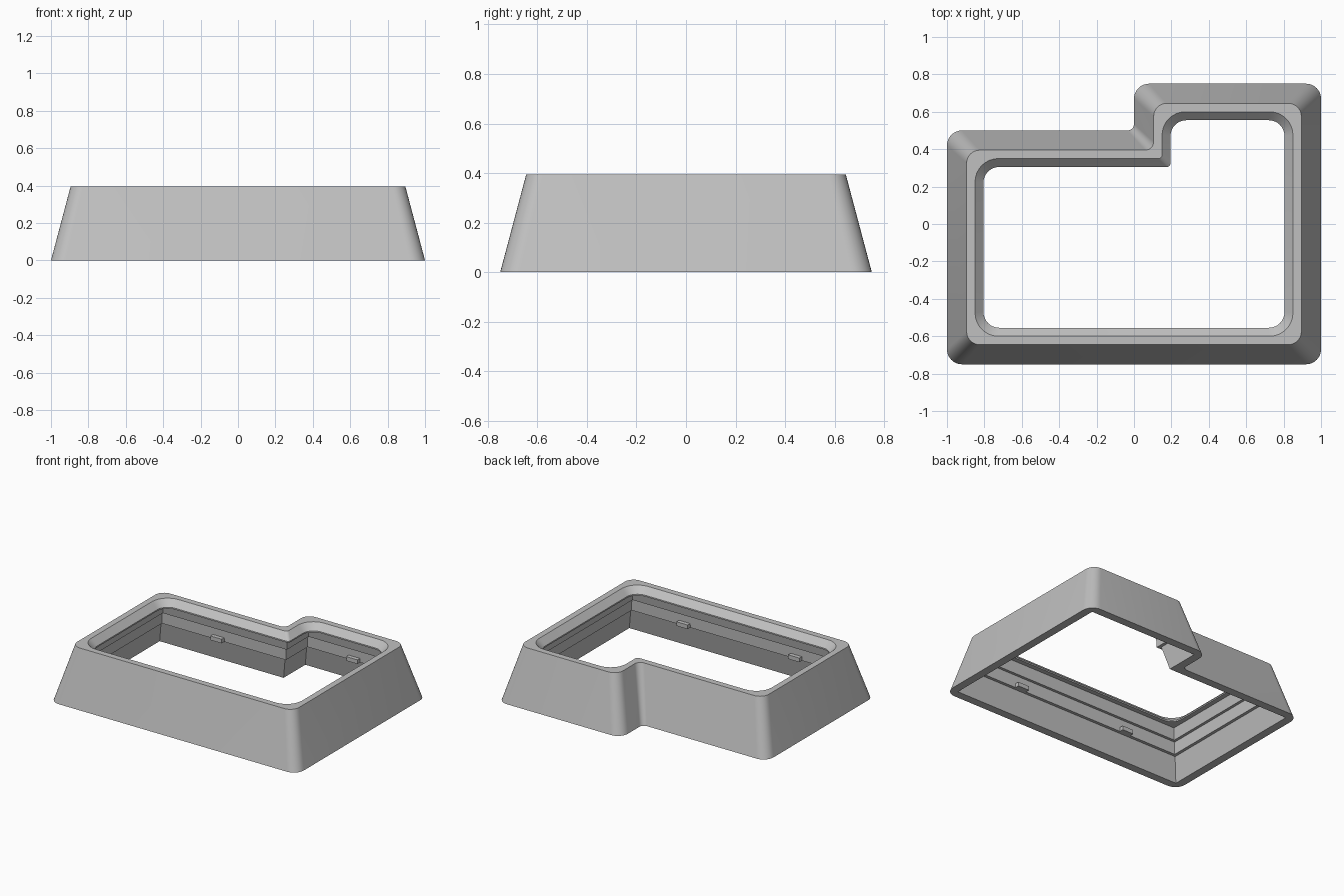
import bpy, bmesh, math
from mathutils import Vector

cube = bpy.data.objects.get("Cube")
if cube:
    bpy.data.objects.remove(cube, do_unlink=True)

# One plain grey material
grey = bpy.data.materials.new("plain_grey")
grey.use_nodes = True
colour = (0.53, 0.53, 0.53, 1)
grey.diffuse_color = colour
grey.node_tree.nodes["Principled BSDF"].inputs["Base Color"].default_value = colour

HEIGHT = 0.395
ARC_STEPS = 8


def step_outline(d, convex, concave):
    """L-shaped outline inset by d, with rounded outer corners and notch corner."""
    corners = [Vector(p) for p in (
        (1 - d, d - 0.75), (1 - d, 0.75 - d), (d, 0.75 - d),
        (d, 0.5 - d), (d - 1, 0.5 - d), (d - 1, d - 0.75))]
    points = []
    for i, p in enumerate(corners):
        u = (p - corners[i - 1]).normalized()
        v = (corners[(i + 1) % len(corners)] - p).normalized()
        r = concave if i == 3 else convex
        centre = p - u * r + v * r
        for k in range(ARC_STEPS + 1):
            t = math.pi / 2 * k / ARC_STEPS
            points.append(centre + r * (u * math.sin(t) - v * math.cos(t)))
    return points


def finish(bm, name):
    bmesh.ops.recalc_face_normals(bm, faces=bm.faces)
    mesh = bpy.data.meshes.new(name)
    bm.to_mesh(mesh)
    bm.free()
    mesh.materials.append(grey)
    obj = bpy.data.objects.new(name, mesh)
    bpy.context.collection.objects.link(obj)
    return obj


# Frame wall section: inset, height, convex radius, notch radius
section = [
    (0.0, 0.0, 0.08, 0.035),       # outer foot
    (0.105, HEIGHT, 0.07, 0.045),  # outer top edge
    (0.15, HEIGHT, 0.125, 0.02),   # rim inner edge
    (0.195, 0.35, 0.085, 0.02),    # chamfer foot
    (0.195, 0.34, 0.085, 0.02),    # lip underside
    (0.16, 0.34, 0, 0),            # ceiling
    (0.145, 0.26, 0, 0),           # upper inner wall
    (0.125, 0.26, 0, 0),           # upper ledge
    (0.122, 0.17, 0, 0),           # middle inner wall
    (0.10, 0.17, 0, 0),            # lower ledge
    (0.06, 0.0, 0, 0),             # inner foot
]
bm = bmesh.new()
rings = [[bm.verts.new((p.x, p.y, z)) for p in step_outline(d, r, c)]
         for d, z, r, c in section]
for i, ring in enumerate(rings):
    above = rings[(i + 1) % len(rings)]
    for j in range(len(ring)):
        k = (j + 1) % len(ring)
        bm.faces.new((ring[j], ring[k], above[k], above[j]))
bmesh.ops.remove_doubles(bm, verts=bm.verts, dist=0.0001)
frame = finish(bm, "stepped_frame")
bpy.ops.object.select_all(action='DESELECT')
frame.select_set(True)
bpy.context.view_layer.objects.active = frame
bpy.ops.object.shade_smooth_by_angle(angle=math.radians(30))

# Small retaining clips on the front and back inner walls
clips = {
    "front_left_clip": (0.45, -0.618),
    "front_right_clip": (-0.45, -0.618),
    "back_left_clip": (0.5, 0.618),
    "back_right_clip": (-0.42, 0.368),
}
for name, (x, y) in clips.items():
    bm = bmesh.new()
    bmesh.ops.create_cube(bm, size=1)
    for v in bm.verts:
        v.co = (v.co.x * 0.09 + x, v.co.y * 0.04 + y, v.co.z * 0.03 + 0.185)
    finish(bm, name)
